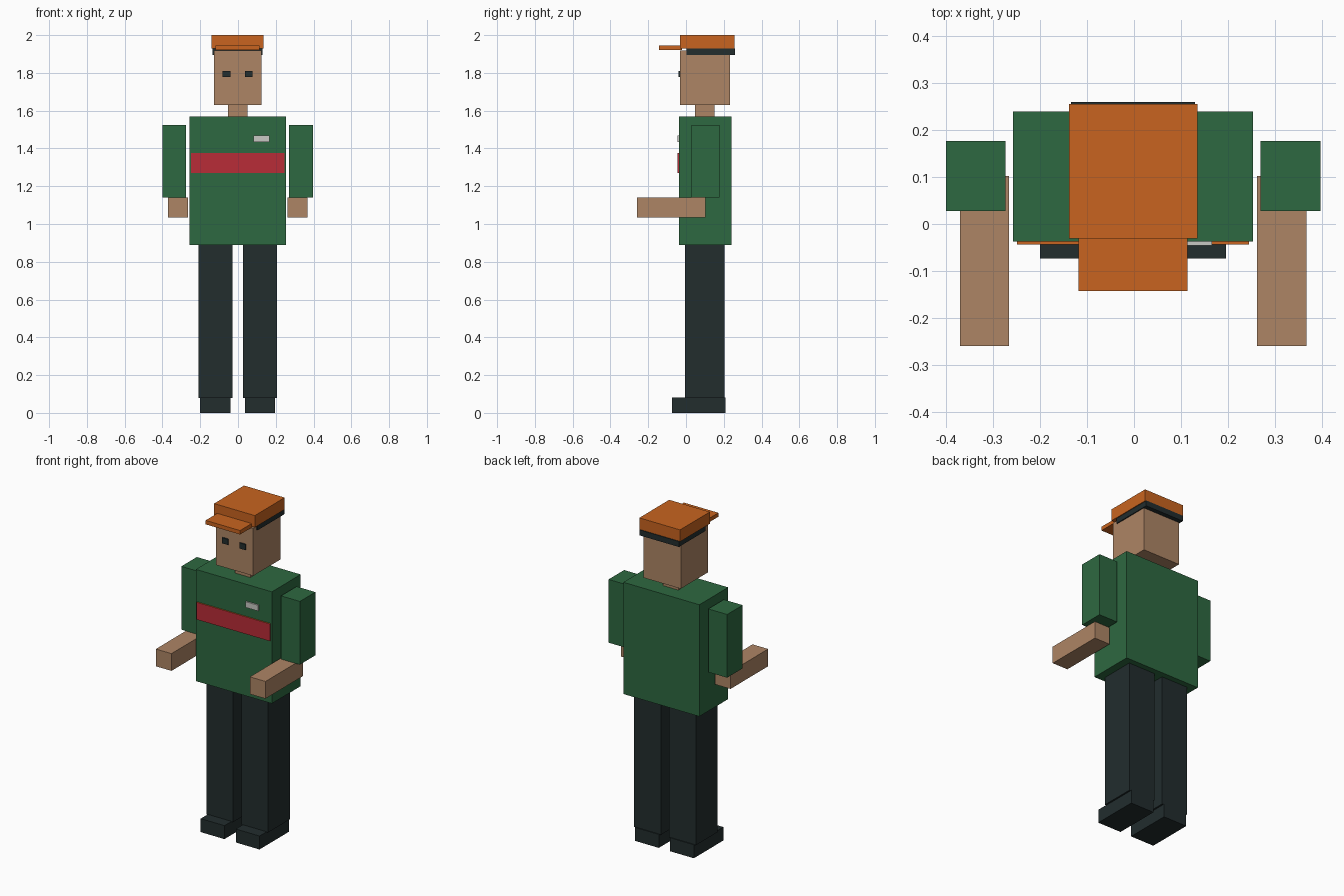
import bpy
import bmesh

old = bpy.data.objects.get("Cube")
if old:
    bpy.data.objects.remove(old, do_unlink=True)

AXIS = -0.002  # body centre line


def material(name, rgb):
    m = bpy.data.materials.new(name)
    m.use_nodes = True
    color = (*rgb, 1)
    m.diffuse_color = color
    bsdf = next(n for n in m.node_tree.nodes if n.type == 'BSDF_PRINCIPLED')
    bsdf.inputs["Base Color"].default_value = color
    return m


green = material("shirt green", (0.027, 0.140, 0.052))
orange = material("cap orange", (0.578, 0.127, 0.014))
skin = material("skin tan", (0.423, 0.235, 0.130))
dark = material("trouser charcoal", (0.016, 0.026, 0.027))
red = material("stripe red", (0.479, 0.025, 0.038))
grey = material("badge grey", (0.58, 0.58, 0.55))


def box(name, x, y, z, mat):
    """Box given by its (min, max) range on each axis."""
    bm = bmesh.new()
    bmesh.ops.create_cube(bm, size=1)
    for v in bm.verts:
        v.co = [r[0] if c < 0 else r[1] for c, r in zip(v.co, (x, y, z))]
    mesh = bpy.data.meshes.new(name)
    bm.to_mesh(mesh)
    bm.free()
    mesh.materials.append(mat)
    ob = bpy.data.objects.new(name, mesh)
    bpy.context.collection.objects.link(ob)
    return ob


def centred(name, half, y, z, mat):
    return box(name, (AXIS - half, AXIS + half), y, z, mat)


def pair(name, x, y, z, mat):
    """Left box at distances x from the centre line, plus its mirror twin."""
    box("left_" + name, (AXIS + x[0], AXIS + x[1]), y, z, mat)
    box("right_" + name, (AXIS - x[1], AXIS - x[0]), y, z, mat)


# Legs and shoes
pair("shoe", (0.038, 0.198), (-0.073, 0.210), (0, 0.082), dark)
pair("leg", (0.028, 0.208), (-0.005, 0.205), (0.08, 0.89), dark)

# Torso with chest stripe and badge
centred("torso", 0.256, (-0.037, 0.240), (0.89, 1.57), green)
stripe = centred("chest_stripe", 0.247, (-0.044, -0.036), (1.27, 1.375), red)
stripe.data.materials.append(orange)
for face in stripe.data.polygons:
    if face.normal.z > 0.5:
        face.material_index = 1
box("chest_badge", (0.083, 0.166), (-0.046, -0.037), (1.433, 1.468), grey)

# Arms
pair("sleeve", (0.272, 0.399), (0.028, 0.177), (1.14, 1.525), green)
pair("forearm", (0.264, 0.369), (-0.260, 0.102), (1.035, 1.14), skin)

# Neck, head and eyes
centred("neck", 0.052, (0.048, 0.150), (1.57, 1.63), skin)
centred("head", 0.126, (-0.031, 0.233), (1.63, 1.918), skin)
pair("eye", (0.039, 0.079), (-0.039, -0.030), (1.777, 1.811), dark)

# Cap
centred("cap_band", 0.132, (0.003, 0.260), (1.896, 1.93), dark)
centred("cap_crown", 0.137, (-0.031, 0.256), (1.928, 2.0), orange)
centred("cap_brim", 0.116, (-0.143, -0.022), (1.922, 1.946), orange)
